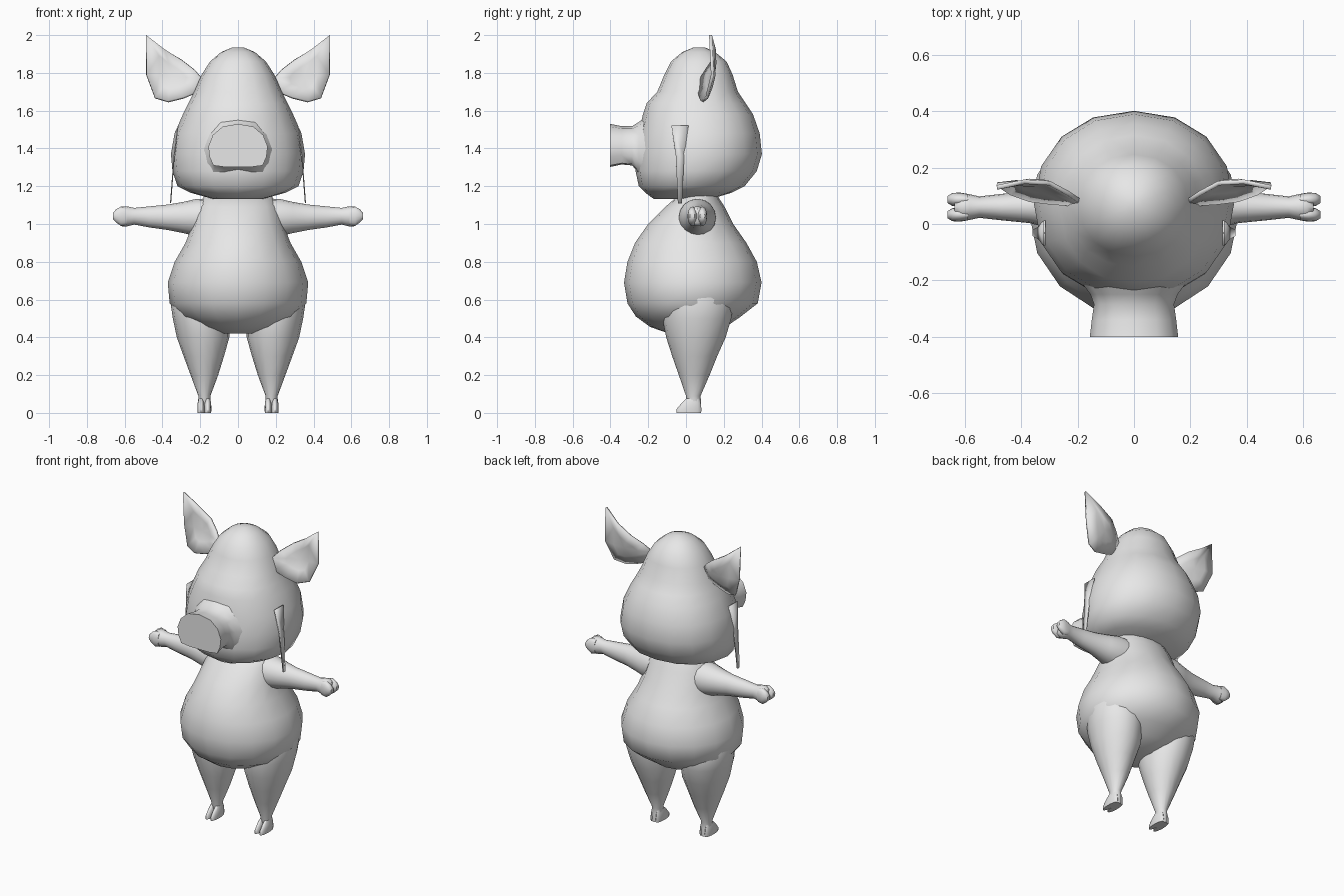
import bpy, bmesh, math

skin = bpy.data.materials.new("light_grey_skin")
skin.diffuse_color = (0.8, 0.8, 0.8, 1)

SIDES = 16


def oval(power=2.0):
    """Unit superellipse with points on all four extremes."""
    pts = []
    for i in range(SIDES):
        a = 2 * math.pi * i / SIDES
        c, s = math.cos(a), math.sin(a)
        e = 2 / power
        pts.append((math.copysign(abs(c) ** e, c), math.copysign(abs(s) ** e, s)))
    return pts


def finish(name, bm, mirror=False, thickness=0.0, angle=55):
    bmesh.ops.recalc_face_normals(bm, faces=bm.faces)
    mesh = bpy.data.meshes.new(name)
    bm.to_mesh(mesh)
    bm.free()
    mesh.materials.append(skin)
    ob = bpy.data.objects.new(name, mesh)
    bpy.context.collection.objects.link(ob)
    bpy.ops.object.select_all(action='DESELECT')
    ob.select_set(True)
    bpy.context.view_layer.objects.active = ob
    bpy.ops.object.shade_smooth_by_angle(angle=math.radians(angle))
    if thickness:
        mod = ob.modifiers.new("thickness", 'SOLIDIFY')
        mod.thickness = thickness
        mod.offset = 0
    if mirror:
        ob.modifiers.new("mirror", 'MIRROR')
    return ob


def loft(name, axis, rings, shape=None, mirror=False):
    """Skin rings of (position, centre, half width, low, high) along an axis."""
    shape = shape or oval()
    place = {'z': lambda p, u, v: (u, v, p),
             'x': lambda p, u, v: (p, u, v),
             'y': lambda p, u, v: (u, p, v)}[axis]
    bm = bmesh.new()
    loops = []
    for p, c, h, lo, hi in rings:
        mid, half = (lo + hi) / 2, (hi - lo) / 2
        loops.append([bm.verts.new(place(p, c + h * u, mid + half * v)) for u, v in shape])
    n = len(shape)
    for a, b in zip(loops, loops[1:]):
        for i in range(n):
            j = (i + 1) % n
            bm.faces.new((a[i], a[j], b[j], b[i]))
    bm.faces.new(loops[0])
    bm.faces.new(loops[-1])
    return finish(name, bm, mirror)


# Pear-shaped torso
loft("torso", 'z', [
    (0.42, 0, 0.09, -0.09, 0.12), (0.455, 0, 0.20, -0.19, 0.21),
    (0.51, 0, 0.30, -0.265, 0.29), (0.58, 0, 0.362, -0.31, 0.38),
    (0.69, 0, 0.372, -0.328, 0.40), (0.80, 0, 0.335, -0.31, 0.375),
    (0.90, 0, 0.278, -0.27, 0.32), (1.00, 0, 0.24, -0.20, 0.25),
    (1.09, 0, 0.215, -0.11, 0.205), (1.16, 0, 0.17, -0.03, 0.16)])

# Head with a narrow domed crown
loft("head", 'z', [
    (1.132, 0, 0.13, -0.17, 0.13), (1.165, 0, 0.25, -0.215, 0.24),
    (1.20, 0, 0.32, -0.25, 0.31), (1.28, 0, 0.347, -0.267, 0.375),
    (1.37, 0, 0.355, -0.264, 0.402), (1.48, 0, 0.336, -0.252, 0.39),
    (1.58, 0, 0.292, -0.228, 0.355), (1.64, 0, 0.262, -0.208, 0.315),
    (1.70, 0, 0.232, -0.152, 0.275), (1.79, 0, 0.193, -0.115, 0.247),
    (1.86, 0, 0.148, -0.08, 0.215), (1.91, 0, 0.09, -0.02, 0.155),
    (1.935, 0, 0.03, 0.04, 0.10)], shape=oval(2.15))

# Flat-ended snout, domed above and flat below
half = [(0, 1), (0.52, 0.87), (0.85, 0.48), (1, -0.05), (0.96, -0.53),
        (0.83, -0.93), (0.45, -1), (0, -1)]
disc = half + [(-u, v) for u, v in reversed(half[1:-1])]
loft("snout", 'y', [
    (-0.402, 0, 0.157, 1.302, 1.53), (-0.34, 0, 0.15, 1.315, 1.518),
    (-0.285, 0, 0.142, 1.31, 1.518), (-0.25, 0, 0.155, 1.27, 1.54),
    (-0.19, 0, 0.20, 1.22, 1.58)], shape=disc)

# Outstretched arms
loft("arm", 'x', [
    (0.12, 0.06, 0.10, 0.93, 1.135), (0.22, 0.06, 0.098, 0.935, 1.133),
    (0.29, 0.06, 0.078, 0.952, 1.117), (0.37, 0.06, 0.057, 0.968, 1.103),
    (0.47, 0.06, 0.047, 0.982, 1.093), (0.55, 0.06, 0.038, 0.997, 1.085),
    (0.585, 0.06, 0.046, 0.988, 1.093), (0.615, 0.06, 0.05, 0.988, 1.094),
    (0.637, 0.06, 0.03, 1.005, 1.08)], mirror=True)

# Two fingers on each hand
for side, y in (("front", 0.033), ("back", 0.087)):
    loft(side + "_finger", 'x', [
        (0.59, y, 0.02, 0.995, 1.085), (0.62, y, 0.025, 0.99, 1.092),
        (0.645, y, 0.023, 1.008, 1.078), (0.662, y, 0.013, 1.025, 1.06)],
        mirror=True)

# Tapering legs
loft("leg", 'z', [
    (0.0, 0.178, 0.033, 0.02, 0.08), (0.05, 0.178, 0.033, 0.005, 0.08),
    (0.09, 0.178, 0.032, 0.0, 0.077), (0.20, 0.178, 0.073, -0.038, 0.125),
    (0.30, 0.181, 0.107, -0.073, 0.165), (0.40, 0.185, 0.139, -0.105, 0.21),
    (0.50, 0.195, 0.150, -0.125, 0.24), (0.60, 0.203, 0.157, -0.12, 0.25),
    (0.70, 0.20, 0.13, -0.08, 0.20)], mirror=True)

# Cloven hooves
for side, x in (("inner", 0.160), ("outer", 0.196)):
    loft(side + "_hoof", 'z', [
        (0.0, x, 0.018, -0.05, 0.08), (0.02, x, 0.019, -0.05, 0.082),
        (0.05, x, 0.018, -0.025, 0.078), (0.075, x, 0.012, 0.0, 0.07)],
        mirror=True)

# Cupped, pointed ears: rim fanned to a sunken middle
rim = [(0.487, 0.13, 2.0), (0.39, 0.15, 1.925), (0.30, 0.145, 1.87),
       (0.235, 0.11, 1.82), (0.19, 0.08, 1.77), (0.21, 0.07, 1.70),
       (0.29, 0.075, 1.668), (0.37, 0.085, 1.648), (0.44, 0.11, 1.668),
       (0.485, 0.14, 1.79)]
middle = (0.35, 0.14, 1.78)
bm = bmesh.new()
outer = [bm.verts.new(p) for p in rim]
inner = [bm.verts.new([m + (a - m) * 0.5 + d for a, m, d in zip(p, middle, (0, 0.008, 0))])
         for p in rim]
for i in range(len(rim)):
    j = (i + 1) % len(rim)
    bm.faces.new((outer[i], outer[j], inner[j], inner[i]))
centre = bm.verts.new(middle)
for i in range(len(rim)):
    bm.faces.new((inner[i], inner[(i + 1) % len(rim)], centre))
finish("ear", bm, mirror=True, thickness=0.016)

# Thin strips hanging from the cheeks
bm = bmesh.new()
rows = [[bm.verts.new((x, -0.032 + s * w, z)) for s in (-1, 1)]
        for x, w, z in ((0.318, 0.045, 1.52), (0.338, 0.022, 1.36), (0.357, 0.011, 1.11))]
for a, b in zip(rows, rows[1:]):
    bm.faces.new((a[0], a[1], b[1], b[0]))
finish("cheek_strip", bm, mirror=True, thickness=0.006)
